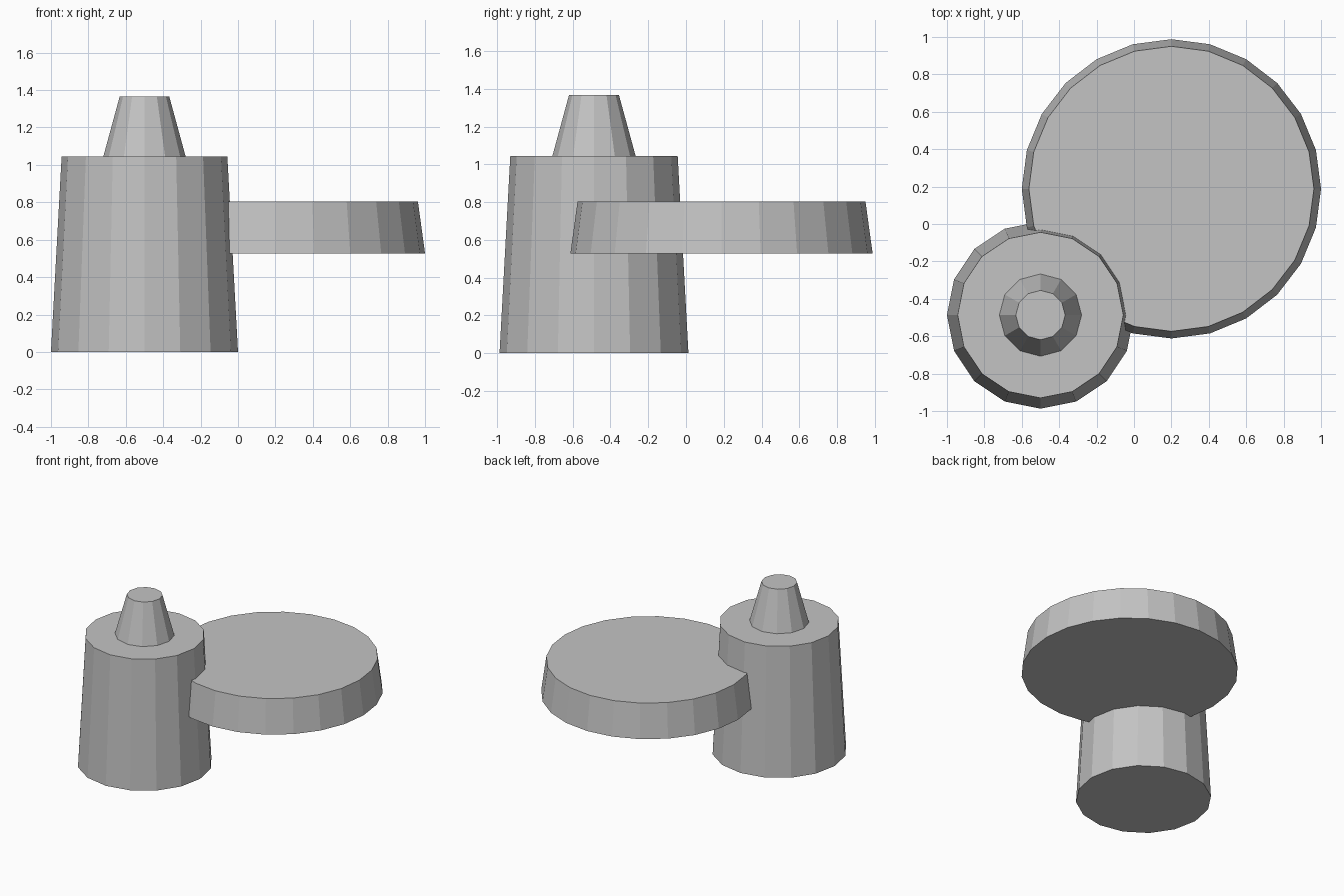
import bpy

default = bpy.data.objects.get("Cube")
if default:
    bpy.data.objects.remove(default, do_unlink=True)

# Single plain grey
GREY = (0.55, 0.55, 0.55, 1.0)
grey = bpy.data.materials.new("plain_grey")
grey.use_nodes = True
grey.diffuse_color = GREY
grey.node_tree.nodes["Principled BSDF"].inputs["Base Color"].default_value = GREY


def tapered_drum(name, center, sides, r_bottom, r_top, z_bottom, z_top):
    """Flat-shaded, capped frustum standing between two heights."""
    bpy.ops.mesh.primitive_cone_add(
        vertices=sides, radius1=r_bottom, radius2=r_top,
        depth=z_top - z_bottom, end_fill_type='NGON',
        location=(*center, (z_bottom + z_top) / 2))
    obj = bpy.context.object
    obj.name = obj.data.name = name
    obj.data.materials.append(grey)
    return obj


column = (-0.5, -0.487)
platform = (0.2, 0.188)

# Main column, the top knob, and the wide disc that runs into the column
tapered_drum("column", column, 16, 0.5, 0.443, 0, 1.045)
tapered_drum("top_knob", column, 12, 0.22, 0.132, 1.045, 1.367)
tapered_drum("side_disc", platform, 24, 0.8, 0.762, 0.527, 0.803)
